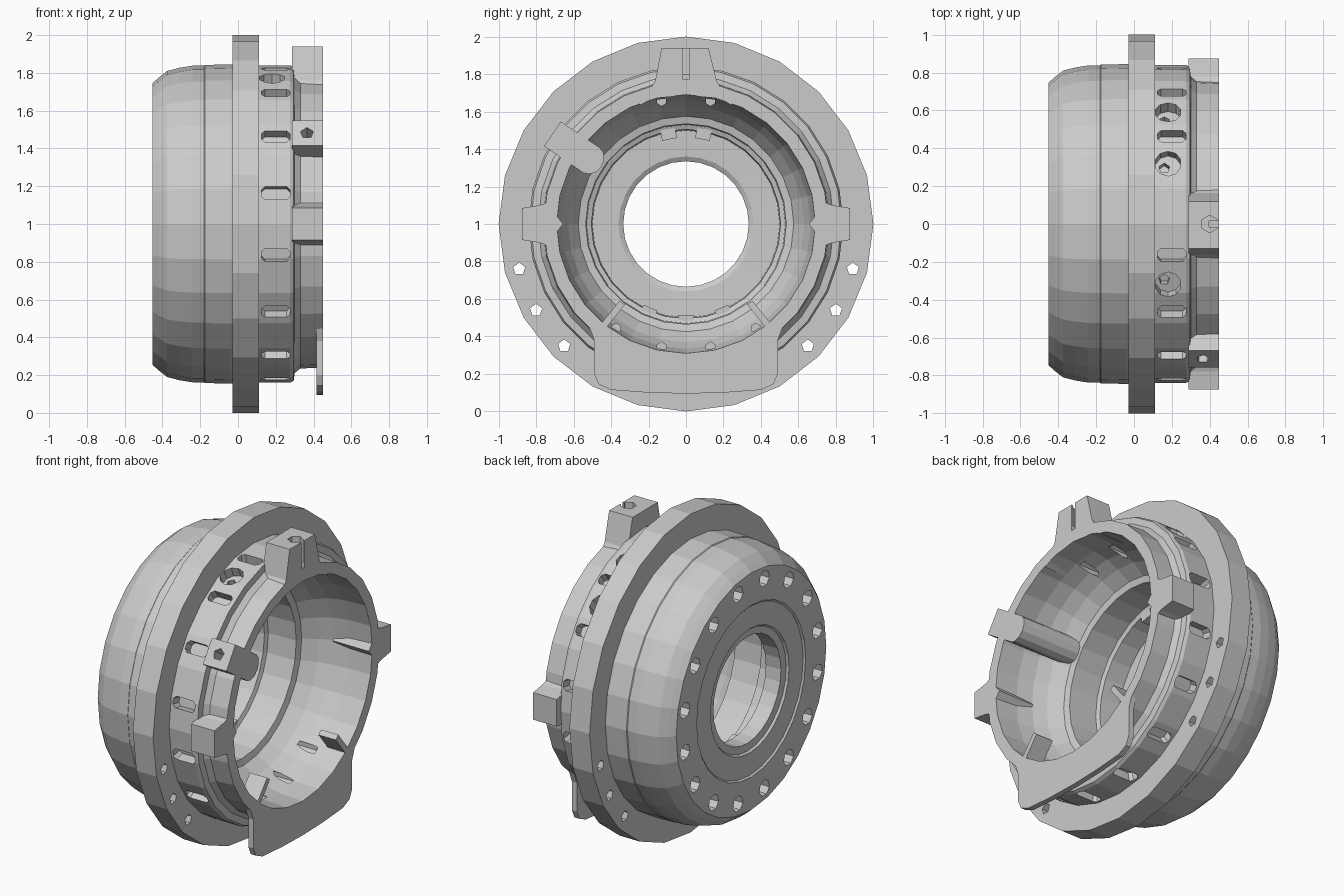
import bpy, bmesh
from math import sin, cos, pi, radians
from mathutils import Matrix

if "Cube" in bpy.data.objects:
    bpy.data.objects.remove(bpy.data.objects["Cube"])

# Local (a, b, c) -> world (x=c, y=a, z=b+1): shapes drawn in the right view, extruded along x
AXIAL = Matrix(((0, 0, 1, 0), (1, 0, 0, 0), (0, 1, 0, 1), (0, 0, 0, 1)))


def radial(deg):
    """Local X -> world x, local Z -> outward from the axis at the given angle."""
    c, s = cos(radians(deg)), sin(radians(deg))
    return Matrix(((1, 0, 0, 0), (0, s, c, 0), (0, -c, s, 1), (0, 0, 0, 1)))


def ngon(cx, cy, r, n, start=90):
    return [(cx + r * cos(radians(start) + 2 * pi * i / n),
             cy + r * sin(radians(start) + 2 * pi * i / n)) for i in range(n)]


def rect(cx, cy, w, h):
    return [(cx - w / 2, cy - h / 2), (cx + w / 2, cy - h / 2),
            (cx + w / 2, cy + h / 2), (cx - w / 2, cy + h / 2)]


def slot(cx, cy, w, h):
    b = h * 0.25
    x0, x1, y0, y1 = cx - w / 2, cx + w / 2, cy - h / 2, cy + h / 2
    return [(x0 + b, y0), (x1 - b, y0), (x1, y0 + b), (x1, y1 - b),
            (x1 - b, y1), (x0 + b, y1), (x0, y1 - b), (x0, y0 + b)]


def finish(name, bm):
    bmesh.ops.recalc_face_normals(bm, faces=bm.faces)
    me = bpy.data.meshes.new(name)
    bm.to_mesh(me)
    bm.free()
    ob = bpy.data.objects.new(name, me)
    bpy.context.collection.objects.link(ob)
    return ob


def prisms(name, items):
    """items: (points, matrix, start, end) - extruded polygons in one object."""
    bm = bmesh.new()
    for pts, m, d0, d1 in items:
        lo = [bm.verts.new(m @ Matrix.Translation((a, b, d0)).translation) for a, b in pts]
        hi = [bm.verts.new(m @ Matrix.Translation((a, b, d1)).translation) for a, b in pts]
        bm.faces.new(lo[::-1])
        bm.faces.new(hi)
        for i in range(len(pts)):
            j = (i + 1) % len(pts)
            bm.faces.new((lo[i], lo[j], hi[j], hi[i]))
    return finish(name, bm)


def lathe(name, profile, n):
    """Closed (x, radius) profile turned about the x axis."""
    bm = bmesh.new()
    rings = [[bm.verts.new((x, r * cos(2 * pi * k / n), 1 + r * sin(2 * pi * k / n)))
              for x, r in profile] for k in range(n)]
    for k in range(n):
        a, b = rings[k], rings[(k + 1) % n]
        for i in range(len(profile)):
            j = (i + 1) % len(profile)
            bm.faces.new((a[i], a[j], b[j], b[i]))
    return finish(name, bm)


def cut(ob, items):
    cutter = prisms("cutter", items)
    cutter.hide_render = True
    mod = ob.modifiers.new("cut", 'BOOLEAN')
    mod.operation, mod.solver, mod.object = 'DIFFERENCE', 'EXACT', cutter
    bpy.context.view_layer.objects.active = ob
    bpy.ops.object.modifier_apply(modifier=mod.name)
    bpy.data.objects.remove(cutter)


# Main housing: outer shell, rim, bowl, bore and back face
outer = [(-.453, .745), (-.42, .775), (-.375, .81), (-.31, .827), (-.24, .838), (-.18, .838),
         (-.175, .842), (-.04, .845), (0, .84), (.275, .84), (.295, .83), (.30, .79),
         (.33, .765), (.45, .76)]
inner = [(.45, .69), (.3, .685), (.2, .665), (.12, .63), (.04, .575), (.03, .535),
         (-.16, .53), (-.17, .505), (-.30, .50), (-.305, .36), (-.32, .335), (-.425, .335),
         (-.43, .38), (-.443, .39), (-.443, .53), (-.453, .54)]
housing = lathe("housing", outer + inner, 28)

# Blind bolt holes in the back, slots and ports round the neck, six pin holes in the bowl
back = [radians(11.25 + 22.5 * k) for k in range(16)]
ports = (45, 67.5, 112.5)
wide = [(ngon(.67 * cos(a), .67 * sin(a), .05, 7), AXIAL, -.6, -.36) for a in back]
wide += [(slot(.2, 0, .15, .07), radial(11.25 + 22.5 * k), .775, .95)
         for k in range(16) if k != 3]
wide += [(ngon(.18, 0, .07, 10), radial(t), .77, .95) for t in ports]
cut(housing, wide)
narrow = [(ngon(.67 * cos(back[k]), .67 * sin(back[k]), .027, 6), AXIAL, .1, .28)
          for k in (3, 4, 10, 11, 12, 13)]
narrow += [(ngon(.16, 0, .03, 5), radial(t), .73, .95) for t in ports]
cut(housing, narrow)

# Mounting flange with three bolt holes per side
flange = lathe("flange", [(-.03, .82), (-.03, 1), (.11, 1), (.11, .82)], 24)
cut(flange, [(ngon(s * y, z - 1, .034, 5), AXIAL, -.2, .3)
             for s in (-1, 1) for y, z in ((.89, .76), (.8, .54), (.65, .35))])

# Top lug with screw hole and slit
lug_pts = [(-.13, .94), (.12, .94), (.165, .76), (.25, .63), (.18, .67), (.07, .68), (0, .695),
           (-.07, .68), (-.18, .67), (-.25, .63), (-.165, .76)]
top_lug = prisms("top_lug", [(lug_pts, AXIAL, .287, .45)])
cut(top_lug, [(ngon(.40, 0, .046, 6), radial(90), .80, 1.1)])
cut(top_lug, [(rect(.45, 0, .11, .03), radial(90), .77, 1.1)])

# Side lugs with short pointed ribs on the rim
items = []
for s in (-1, 1):
    body = [(.70, -.13), (.78, -.10), (.875, -.085), (.875, .085), (.78, .10), (.70, .13)]
    rib = [(.72, -.08), (.655, 0), (.72, .08)]
    items.append(([(s * y, z) for y, z in body], AXIAL, .287, .45))
    items.append(([(s * y, z) for y, z in rib], AXIAL, .2, .45))
prisms("side_lugs", items)

# Angled lug with a drilled outer face and a round-ended rib inside the bowl
A = 146
screw_lug = prisms("screw_lug", [(rect(.3685, 0, .163, .16), radial(A), .60, .86)])
cut(screw_lug, [(ngon(.365, 0, .036, 5), radial(A), .76, 1)])
ca, sa = cos(radians(A)), sin(radians(A))
rib = [(.70, .08), (.61, .08)]
rib += [(.61 - .065 * sin(pi * i / 6), .08 * cos(pi * i / 6)) for i in range(1, 6)]
rib += [(.61, -.08), (.70, -.08)]
prisms("screw_lug_rib", [([(r * ca - t * sa, r * sa + t * ca) for r, t in rib],
                          AXIAL, .035, .45)])

# Bottom plate hanging below the rim
edge = [(-.52, -.54), (-.49, -.62), (-.49, -.80), (-.465, -.855), (-.40, -.885), (-.2, -.90),
        (0, -.905)]
plate = edge + [(-y, z) for y, z in edge[-2::-1]]
plate += [(.695 * cos(radians(t)), .695 * sin(radians(t))) for t in range(306, 233, -8)]
prisms("bottom_plate", [(plate, AXIAL, .415, .45)])

# Radial fins flanking the plate
prisms("bottom_fins", [(rect(.39, 0, .12, .035), radial(t), .54, .73) for t in (231, 309)])

# Small key blocks inside the bore
prisms("bore_keys", [(rect(-.235, 0, .14, .08), radial(t), .46 if t < 180 else .485, .54)
                     for t in (79, 101, 247, 270, 293)])
